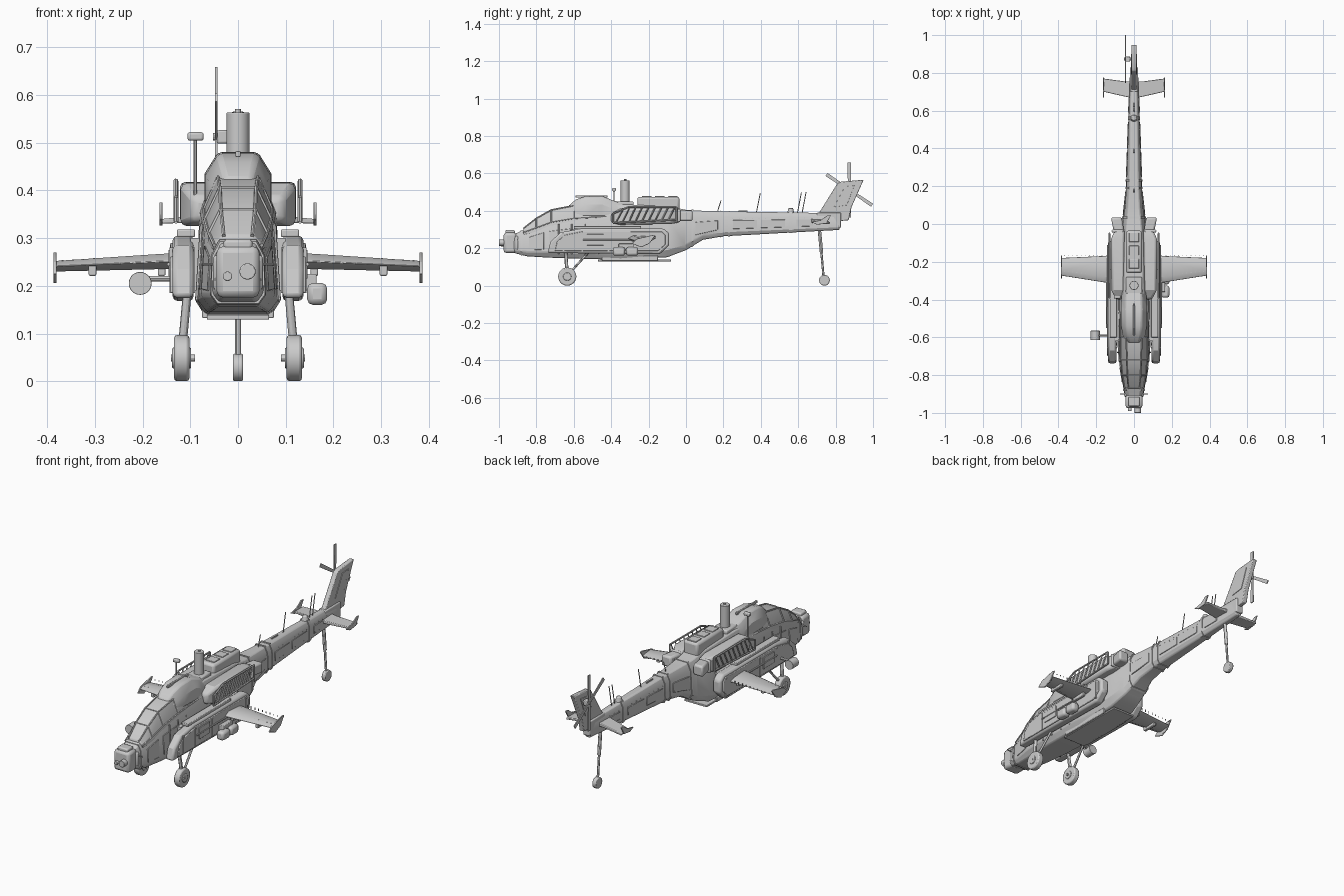
import bpy, bmesh, math
from mathutils import Vector


def make(name, verts, faces, bevel=0.0, mirror=False, seg=2):
    """Mesh in world coordinates, optional bevel and left/right mirror."""
    me = bpy.data.meshes.new(name)
    me.from_pydata([tuple(v) for v in verts], [], faces)
    bm = bmesh.new()
    bm.from_mesh(me)
    bmesh.ops.recalc_face_normals(bm, faces=bm.faces)
    bm.to_mesh(me)
    bm.free()
    ob = bpy.data.objects.new(name, me)
    bpy.context.collection.objects.link(ob)
    if bevel:
        b = ob.modifiers.new("bevel", 'BEVEL')
        b.width, b.segments, b.limit_method, b.angle_limit = bevel, seg, 'ANGLE', 0.6
    if mirror:
        ob.modifiers.new("mirror", 'MIRROR').use_axis[0] = True
    return ob


def loft(name, rings, **kw):
    n = len(rings[0])
    faces = [(r * n + i, r * n + (i + 1) % n, (r + 1) * n + (i + 1) % n, (r + 1) * n + i)
             for r in range(len(rings) - 1) for i in range(n)]
    faces += [tuple(range(n)), tuple(range((len(rings) - 1) * n, len(rings) * n))]
    return make(name, [p for r in rings for p in r], faces, **kw)


def box(name, x, y, z, **kw):
    return loft(name, [[(a, y[0], z[0]), (a, y[1], z[0]), (a, y[1], z[1]), (a, y[0], z[1])] for a in x], **kw)


def plate(name, prof, x0, x1, **kw):
    """Side profile (y, z) extruded across x."""
    return loft(name, [[(x, y, z) for y, z in prof] for x in (x0, x1)], **kw)


def rod(name, a, b, r, r2=None, n=12, **kw):
    a, b = Vector(a), Vector(b)
    d = (b - a).normalized()
    u = d.orthogonal().normalized()
    v = d.cross(u)
    ring = lambda c, q: [c + (u * math.cos(t) + v * math.sin(t)) * q
                         for t in (2 * math.pi * (i + .5) / n for i in range(n))]
    return loft(name, [ring(a, r), ring(b, r if r2 is None else r2)], **kw)


def ring(y, pts, g=0.0):
    """Symmetric section from (half width, z) pairs listed bottom to top."""
    mid = (pts[0][1] + pts[-1][1]) / 2
    p = [(w + g, z + (g if z > mid else -g)) for w, z in pts]
    return [(w, y, z) for w, z in p] + [(-w, y, z) for w, z in reversed(p)]


# Fuselage and tail boom sections
BODY = [
    (-.92, [(.034, .175), (.047, .19), (.046, .25), (.030, .275)]),
    (-.85, [(.045, .157), (.060, .18), (.056, .27), (.040, .305)]),
    (-.74, [(.055, .150), (.078, .18), (.070, .31), (.045, .36)]),
    (-.60, [(.065, .145), (.088, .175), (.076, .33), (.050, .415)]),
    (-.35, [(.070, .138), (.090, .17), (.080, .36), (.050, .435)]),
    (-.10, [(.065, .152), (.086, .19), (.075, .36), (.045, .425)]),
    (0.00, [(.050, .190), (.068, .22), (.060, .36), (.038, .405)]),
    (0.09, [(.036, .245), (.050, .27), (.047, .365), (.030, .400)]),
    (0.20, [(.030, .264), (.042, .285), (.040, .365), (.024, .397)]),
    (0.82, [(.013, .298), (.021, .312), (.020, .368), (.012, .387)])]


def section(y, g=0.0):
    for (ya, a), (yb, b) in zip(BODY, BODY[1:]):
        if y <= yb:
            t = (y - ya) / (yb - ya)
            return ring(y, [(p[0] + (q[0] - p[0]) * t, p[1] + (q[1] - p[1]) * t) for p, q in zip(a, b)], g)


loft("fuselage", [ring(y, p) for y, p in BODY], bevel=.006)
for y0, y1 in ((-.885, -.875), (.03, .04), (.185, .195), (.225, .235), (.55, .57)):
    loft("fuselage_band", [section(y0, .003), section(y1, .003)])

# Raised side panels on the tail boom and the flanks
def side_panel(name, y0, y1, lo=.2, hi=.8, up=(1, 2)):
    verts = []
    for g in (-.004, .003):
        for y, t in ((y0, lo), (y1, lo), (y1, hi), (y0, hi)):
            s = section(y)
            verts.append(Vector(s[up[0]]).lerp(Vector(s[up[1]]), t) + Vector((g, 0, 0)))
    loft(name, [verts[:4], verts[4:]], bevel=.0015, mirror=True, seg=1)


for y0, y1 in ((.05, .17), (.25, .38), (.40, .53), (.59, .68)):
    side_panel("boom_panel", y0, y1)
for y0, y1 in ((-.84, -.76), (-.73, -.62)):
    side_panel("nose_panel", y0, y1, .1, .85)

# Canopy, windscreen frames and rotor fairing
CAN = [(-.87, [(.050, .27), (.050, .285), (.030, .305)]),
       (-.80, [(.062, .28), (.061, .31), (.036, .360)]),
       (-.72, [(.068, .30), (.069, .34), (.038, .405)]),
       (-.60, [(.072, .31), (.071, .36), (.042, .428)]),
       (-.40, [(.074, .32), (.068, .37), (.045, .440)])]
loft("canopy", [ring(y, p) for y, p in CAN], bevel=.006)
for (ya, a), (yb, b) in zip(CAN, CAN[1:]):
    for k in (1, 2):
        rod("canopy_frame", (a[k][0], ya, a[k][1]), (b[k][0], yb, b[k][1]), .004, n=6, mirror=True)
for y, p in CAN[1:4]:
    rod("canopy_rib", (p[1][0], y, p[1][1]), (p[2][0], y, p[2][1]), .004, n=6, mirror=True)
    rod("canopy_cross_rib", (-p[2][0], y, p[2][1]), (p[2][0], y, p[2][1]), .003, n=6)
loft("rotor_fairing", [ring(y, [(w, .37), (w, h - .045), (w * .6, h)]) for y, w, h in
     ((-.63, .045, .425), (-.59, .060, .460), (-.54, .068, .477), (-.45, .070, .480), (-.39, .066, .455), (-.32, .060, .440))],
     bevel=.008)
box("fairing_rail", (-.005, .005), (-.59, -.42), (.470, .483), bevel=.002)
rod("rotor_mast", (0, -.325, .42), (0, -.325, .563), .024, n=32, bevel=.002)
rod("mast_cap", (0, -.325, .56), (0, -.325, .570), .006)
box("mast_collar", (-.042, .042), (-.37, -.28), (.42, .450), bevel=.006)
box("rear_hump", (-.042, .042), (-.26, -.035), (.40, .475), bevel=.012)
for y in (-.235, -.165, -.095):
    box("hump_hatch", (-.026, .026), (y, y + .05), (.47, .479), bevel=.002)

# Nose sensor turret
box("nose_turret", (-.045, .045), (-.975, -.905), (.175, .283), bevel=.014)
box("turret_cap", (-.030, .030), (-.965, -.915), (.275, .297), bevel=.006)
box("turret_collar", (-.052, .052), (-.915, -.895), (.19, .265), bevel=.008)
rod("large_lens", (.020, -.97, .230), (.020, -1.0, .230), .017, n=20, bevel=.002)
rod("small_lens", (-.022, -.97, .220), (-.022, -.99, .220), .010, n=16, bevel=.002)
rod("nose_crossbar", (-.075, -.90, .245), (.075, -.90, .245), .003, n=6)

# Side sponsons with layered covers
SP = [(-.74, .175), (-.725, .235), (-.67, .285), (-.56, .305), (-.12, .305), (-.09, .28), (-.09, .215), (-.14, .168)]
plate("sponson", SP, .093, .137, bevel=.010, mirror=True)
plate("sponson_cover", [(-.70, .185), (-.69, .235), (-.65, .27), (-.55, .29), (-.13, .29), (-.11, .27), (-.11, .22), (-.15, .185)],
      .13, .142, bevel=.003, mirror=True)
box("sponson_root", (.07, .10), (-.62, -.13), (.19, .30), mirror=True)
box("sponson_rail", (.09, .128), (-.60, -.24), (.302, .318), bevel=.003, mirror=True)
box("side_hatch", (.138, .146), (-.53, -.44), (.215, .275), bevel=.002, mirror=True)
rod("side_pipe", (.145, -.55, .245), (.145, -.20, .245), .004, n=8, mirror=True)
for y in (-.66, -.56, -.42, -.14):
    box("sponson_strap", (.09, .144), (y, y + .010), (.185, .28), mirror=True)
for i in range(6):
    rod("body_brace", (.086, -.68 + i * .07, .17), (.076, -.68 + i * .07, .33), .004, n=6, mirror=True)
box("belly_plate", (-.065, .065), (-.47, -.08), (.129, .139), bevel=.002)
for x in (-.075, .063):
    box("belly_skid", (x, x + .012), (-.45, -.15), (.132, .16), bevel=.003)

# Engines with slatted guards and exhausts
loft("engine", [[(.05, y, a), (w, y, a), (w, y, b), (.05, y, b)] for y, w, a, b in
     ((-.40, .095, .335, .385), (-.35, .120, .325, .415), (-.08, .122, .33, .418), (-.03, .10, .34, .405))],
     bevel=.012, mirror=True)
loft("exhaust", [[(a, y, .345), (b, y, .345), (b, y, .402), (a, y, .402)] for y, a, b in
     ((-.05, .05, .105), (.035, .065, .122))], bevel=.010, mirror=True)
box("exhaust_ring", (.055, .118), (-.045, -.03), (.34, .408), bevel=.006, mirror=True)
TOP = [(-.39, .385), (-.31, .42), (-.05, .42)]
for a, b in list(zip(TOP, TOP[1:])) + [((-.39, .335), (-.05, .352)), ((-.39, .335), (-.39, .385)), ((-.05, .352), (-.05, .42))]:
    rod("guard_frame", (.130, *a), (.130, *b), .005, n=6, mirror=True)
for i in range(9):
    y = -.375 + i * .035
    rod("guard_slat", (.130, y, .338 + i * .0015), (.130, y + .035, min(.418, .402 + i * .01)), .004, n=4, mirror=True)

# Stub wings, tip plates and pylons
def wing_ring(x, y0, y1, z, t):
    return [(x, y0, z), (x, y0 + .03, z - t), (x, y1 - .02, z - t * .6), (x, y1, z), (x, y1 - .03, z + t * .7), (x, y0 + .03, z + t)]


loft("stub_wing", [wing_ring(.10, -.315, -.160, .252, .017), wing_ring(.16, -.310, -.168, .251, .016),
                   wing_ring(.383, -.275, -.178, .241, .011)], bevel=.003, mirror=True)
plate("wing_tip_plate", [(-.29, .225), (-.265, .250), (-.18, .270), (-.165, .268), (-.195, .225), (-.24, .205)],
      .380, .387, bevel=.002, mirror=True)
for x in (.16, .305):
    box("wing_pylon", (x - .008, x + .008), (-.28, -.20), (.221, .245), bevel=.003, mirror=True)
for i in range(10):
    x = .17 + i * .022
    for y in (-.292 + i * .0025, -.185):
        rod("wing_rivet", (x, y + .02, .25), (x, y + .02, .265 - i * .0012), .0022, n=6, mirror=True)

# Right equipment pods and left sensor drum
for y in (-.39, -.32):
    box("equipment_pod", (.145, .187), (y, y + .064), (.160, .206), bevel=.012)
box("pod_mount", (.13, .165), (-.36, -.28), (.19, .225), bevel=.003)
rod("sensor_drum", (-.205, -.615, .205), (-.205, -.565, .205), .024, n=28, bevel=.001)
rod("drum_arm", (-.12, -.59, .215), (-.20, -.59, .215), .006)

# Main and tail landing gear
rod("main_wheel", (.102, -.635, .0485), (.134, -.635, .0485), .0485, n=32, bevel=.006, mirror=True)
rod("wheel_hub", (.098, -.635, .0485), (.138, -.635, .0485), .022, n=20, bevel=.003, mirror=True)
rod("wheel_axle", (.09, -.635, .0485), (.14, -.635, .0485), .007, mirror=True)
rod("main_strut", (.118, -.635, .06), (.106, -.645, .19), .009, mirror=True)
rod("drag_strut", (.116, -.62, .07), (.106, -.52, .18), .006, mirror=True)
rod("tail_leg", (0, .737, .03), (0, .712, .31), .006)
rod("tail_leg_sleeve", (0, .725, .17), (0, .712, .31), .009)
rod("tail_wheel", (-.011, .74, .029), (.011, .74, .029), .029, n=24, bevel=.004)

# Tail fin and stabiliser
plate("tail_fin", [(.70, .375), (.715, .395), (.81, .548), (.83, .556), (.95, .566), (.885, .42), (.87, .35), (.82, .345), (.82, .298), (.74, .30)],
      -.013, .013, bevel=.004)
box("fin_root", (-.021, .021), (.70, .83), (.31, .39), bevel=.005)
plate("fin_panel", [(.79, .42), (.85, .53), (.90, .535), (.86, .43)], -.016, .016, bevel=.001)
loft("stabiliser", [[(x, a, z - t), (x, b, z - t), (x, b, z + t), (x, a, z + t)] for x, a, b, z, t in
     ((0, .665, .755, .348, .010), (.05, .675, .755, .343, .008), (.16, .70, .77, .335, .005))], bevel=.003, mirror=True)
plate("stabiliser_tip", [(.67, .34), (.70, .326), (.75, .332), (.775, .375), (.755, .375), (.72, .35)],
      .158, .165, bevel=.0015, mirror=True)

# Tail rotor: crossed pairs of blades on the left
HY, HZ = .873, .512
rod("tail_rotor_shaft", (0, HY, HZ), (-.052, HY, HZ), .008)
box("tail_rotor_hub", (-.044, -.020), (HY - .014, HY + .014), (HZ - .014, HZ + .014), bevel=.004)
for deg in (90, 146, 270, 326):
    c, s = math.cos(math.radians(deg)), math.sin(math.radians(deg))
    plate("tail_rotor_blade", [(HY + r * c - w * s, HZ + r * s + w * c) for r, w in
          ((.005, -.007), (.147, -.010), (.147, .010), (.005, .007))], -.048, -.043)

# Mast sensor and whip antennas
rod("sensor_post", (-.09, -.385, .36), (-.09, -.385, .512), .004, n=8)
box("sensor_head", (-.106, -.072), (-.395, -.375), (.504, .522), bevel=.005)
for y, z in ((.165, .455), (.375, .495), (.595, .498), (.62, .50)):
    rod("whip_antenna", (0, y, .385), (0, y + .022, z), .0025, n=6)
rod("antenna_dome", (0, .56, .385), (0, .56, .415), .020, .012, n=16, bevel=.004)
box("boom_blade", (-.002, .002), (.28, .33), (.385, .402))

# Rivets along the tail boom
for i in range(14):
    y = .25 + i * .035
    x, _, z = section(y)[2]
    rod("boom_rivet", (x - .004, y, z - .006), (x + .002, y, z - .006), .0022, n=6, mirror=True)

bpy.ops.object.select_all(action='SELECT')
bpy.context.view_layer.objects.active = bpy.context.selected_objects[0]
bpy.ops.object.shade_smooth_by_angle(angle=math.radians(30))
